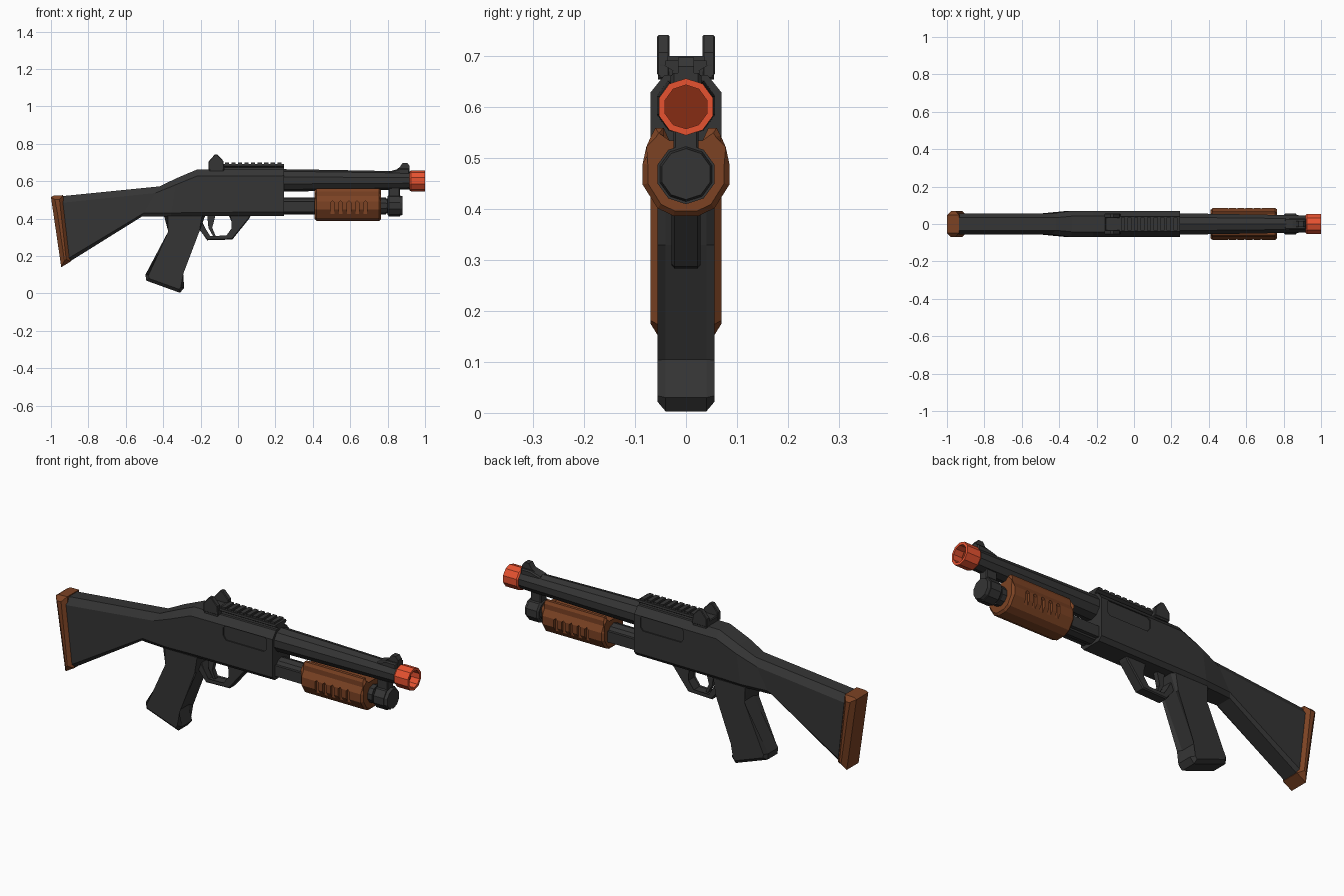
import bpy, bmesh, math

if "Cube" in bpy.data.objects:
    bpy.data.objects.remove(bpy.data.objects["Cube"])


def material(name, rgb):
    m = bpy.data.materials.new(name)
    m.use_nodes = True
    m.diffuse_color = (*rgb, 1)
    m.node_tree.nodes["Principled BSDF"].inputs["Base Color"].default_value = (*rgb, 1)
    return m


DARK = material("charcoal", (0.035, 0.035, 0.035))
BROWN = material("brown", (0.2, 0.055, 0.017))
ORANGE = material("orange", (0.8, 0.085, 0.03))
RED = material("deep red", (0.24, 0.025, 0.007))


def finish(name, bm, mat):
    bmesh.ops.recalc_face_normals(bm, faces=bm.faces)
    me = bpy.data.meshes.new(name)
    bm.to_mesh(me)
    bm.free()
    me.materials.append(mat)
    ob = bpy.data.objects.new(name, me)
    bpy.context.collection.objects.link(ob)
    return ob


def skin(name, rings, mat, bevel=0):
    """Bridge equal rings of points, cap both ends, chamfer the cap edges."""
    bm = bmesh.new()
    loops = [[bm.verts.new(p) for p in ring] for ring in rings]
    n = len(rings[0])
    for a, b in zip(loops, loops[1:]):
        for i in range(n):
            j = (i + 1) % n
            bm.faces.new((a[i], a[j], b[j], b[i]))
    caps = [bm.faces.new(loops[0]), bm.faces.new(loops[-1])]
    if bevel:
        edges = list({e for f in caps for e in f.edges})
        bmesh.ops.bevel(bm, geom=edges, offset=bevel, segments=1, affect='EDGES')
    return finish(name, bm, mat)


def side_plate(name, outline, y0, y1, mat, bevel=0):
    """Side outline in x, z pulled across the width."""
    return skin(name, [[(x, y, z) for x, z in outline] for y in (y0, y1)], mat, bevel)


def bar(name, section, x0, x1, mat, bevel=0):
    """Cross-section in y, z pulled along the length."""
    return skin(name, [[(x, y, z) for y, z in section] for x in (x0, x1)], mat, bevel)


def block(name, x0, x1, y0, y1, z0, z1, mat, bevel=0):
    return bar(name, [(y0, z0), (y1, z0), (y1, z1), (y0, z1)], x0, x1, mat, bevel)


def turned(name, profile, zc, mat, sides=10):
    """Rings of (x, radius) around a lengthwise axis at height zc."""
    angles = [2 * math.pi * i / sides for i in range(sides)]
    return skin(name, [[(x, r * math.sin(a), zc + r * math.cos(a)) for a in angles]
                       for x, r in profile], mat)


def mirror_section(half):
    return half + [(-y, z) for y, z in reversed(half)]


def cut(target, cutters):
    for c in cutters:
        mod = target.modifiers.new("cut", 'BOOLEAN')
        mod.object, mod.solver = c, 'EXACT'
    bpy.context.view_layer.update()
    deps = bpy.context.evaluated_depsgraph_get()
    me = bpy.data.meshes.new_from_object(target.evaluated_get(deps))
    target.modifiers.clear()
    target.data = me
    for c in cutters:
        bpy.data.objects.remove(c)


# Stock and receiver in one loft: top x, top z, bottom x, bottom z, half width
def body_ring(xt, zt, xb, zb, w):
    h = zt - zb

    def at(y, drop):
        t = drop / h
        return (xt + (xb - xt) * t, y, zt - drop)

    half = [(w * 0.6, 0), (w, 0.035), (w, h - 0.02), (w * 0.75, h)]
    return [at(y, d) for y, d in mirror_section(half)]


stations = [(-0.94, 0.52, -0.9, 0.17, 0.056), (-0.42, 0.572, -0.515, 0.41, 0.056),
            (-0.33, 0.615, -0.36, 0.41, 0.07), (-0.22, 0.662, -0.22, 0.413, 0.07),
            (0.245, 0.664, 0.245, 0.415, 0.07)]
body = skin("receiver_and_stock", [body_ring(*s) for s in stations], DARK)

# Side recess on both faces of the receiver
port = [(-0.035, 0.575), (-0.02, 0.555), (0.195, 0.555), (0.21, 0.57),
        (0.21, 0.62), (0.2, 0.628), (-0.02, 0.628), (-0.035, 0.615)]
cut(body, [side_plate("port_cutter", port, s * 0.064, s * 0.1, DARK) for s in (-1, 1)])

# Butt pad
pad = [(-1.0, 0.515), (-0.985, 0.523), (-0.935, 0.525), (-0.895, 0.17), (-0.945, 0.14)]
side_plate("butt_pad", pad, -0.07, 0.07, BROWN, 0.022)

# Pistol grip
grip = [(-0.4, 0.43), (-0.355, 0.33), (-0.495, 0.1), (-0.49, 0.068), (-0.31, 0.003),
        (-0.288, 0.03), (-0.31, 0.105), (-0.207, 0.33), (-0.17, 0.43)]
side_plate("grip", grip, -0.056, 0.056, DARK, 0.016)

# Trigger guard and trigger
guard = [(0.07, 0.42), (0.06, 0.4), (-0.03, 0.288), (-0.165, 0.284), (-0.19, 0.32),
         (-0.225, 0.36), (-0.2, 0.4), (-0.17, 0.34), (-0.152, 0.302), (-0.06, 0.304),
         (-0.03, 0.345), (-0.03, 0.385), (-0.05, 0.42)]
side_plate("trigger_guard", guard, -0.028, 0.028, DARK, 0.005)
trigger = [(-0.165, 0.42), (-0.12, 0.42), (-0.138, 0.35), (-0.12, 0.308),
           (-0.132, 0.304), (-0.158, 0.35)]
side_plate("trigger", trigger, -0.012, 0.012, DARK)

# Barrel, muzzle tip and bore
turned("barrel", [(0.24, 0.06), (0.5, 0.056), (0.93, 0.048)], 0.604, DARK)
turned("muzzle_tip", [(0.918, 0.05), (0.925, 0.056), (1.0, 0.056), (1.0, 0.043),
                      (0.95, 0.043)], 0.601, ORANGE)
turned("bore", [(0.949, 0.043), (0.953, 0.043)], 0.601, RED)

# Magazine tube, action bars, end cap and barrel clamp
turned("magazine_tube", [(0.24, 0.046), (0.79, 0.046), (0.79, 0.04), (0.82, 0.04)], 0.468, DARK)
turned("magazine_cap", [(0.8, 0.05), (0.808, 0.059), (0.865, 0.059), (0.865, 0.054),
                        (0.88, 0.05)], 0.469, DARK)
for side, s in (("left", 1), ("right", -1)):
    block("action_bar_" + side, 0.24, 0.45, s * 0.035, s * 0.052, 0.435, 0.49, DARK)
block("barrel_clamp", 0.805, 0.865, -0.025, 0.025, 0.5, 0.58, DARK, 0.004)

# Sliding fore-end with five grooves on each side
fore = [(0.042, 0.525), (0.044, 0.56), (0.06, 0.56), (0.068, 0.545), (0.068, 0.52),
        (0.085, 0.49), (0.085, 0.448), (0.056, 0.402), (0.025, 0.387)]
fore_end = bar("fore_end", mirror_section(fore), 0.41, 0.765, BROWN, 0.01)
grooves = []
for s in (-1, 1):
    for i in range(5):
        x = 0.495 + i * 0.044
        outline = [(x, 0.415), (x + 0.01, 0.405), (x + 0.02, 0.415),
                   (x + 0.02, 0.485), (x + 0.01, 0.495), (x, 0.485)]
        grooves.append(side_plate("groove_cutter", outline, s * 0.071, s * 0.12, BROWN))
cut(fore_end, grooves)

# Top rail with teeth
rail = [(0.03, 0.655), (0.026, 0.672), (0.042, 0.682), (0.04, 0.692)]
bar("rail", mirror_section(rail), -0.09, 0.245, DARK)
for i in range(9):
    x = -0.07 + i * 0.035
    block(f"rail_tooth_{i + 1}", x, x + 0.022, -0.036, 0.036, 0.69, 0.701, DARK)

# Rear sight: base with two ears
block("rear_sight_base", -0.155, -0.075, -0.055, 0.055, 0.655, 0.688, DARK, 0.004)
ear = [(-0.157, 0.663), (-0.157, 0.705), (-0.125, 0.742), (-0.11, 0.742),
       (-0.078, 0.708), (-0.073, 0.663)]
for side, s in (("left", 1), ("right", -1)):
    side_plate("rear_sight_ear_" + side, ear, s * 0.032, s * 0.057, DARK, 0.003)

# Front sight: sloped base and blade
base = [(0.8, 0.63), (0.81, 0.652), (0.865, 0.668), (0.918, 0.668), (0.918, 0.63)]
side_plate("front_sight_base", base, -0.03, 0.03, DARK, 0.006)
blade = [(0.83, 0.65), (0.865, 0.675), (0.88, 0.698), (0.905, 0.698),
         (0.918, 0.68), (0.918, 0.65)]
side_plate("front_sight_blade", blade, -0.016, 0.016, DARK)
